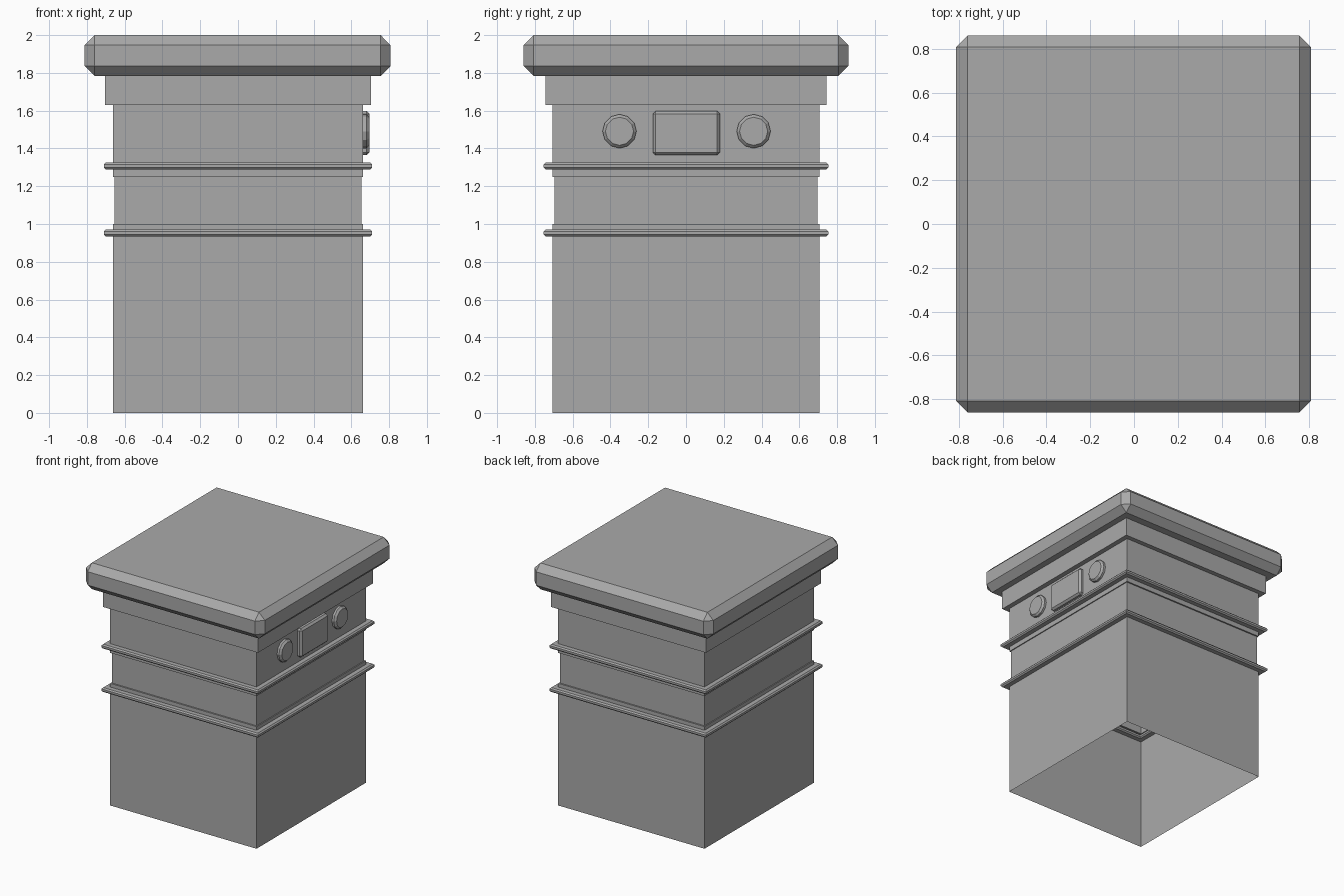
import bpy
import bmesh
from math import pi
from mathutils import Matrix, Vector

if "Cube" in bpy.data.objects:
    bpy.data.objects.remove(bpy.data.objects["Cube"])

stone = bpy.data.materials.new("stone_grey")
stone.use_nodes = True
stone.diffuse_color = (0.4, 0.4, 0.4, 1)
stone.node_tree.nodes["Principled BSDF"].inputs["Base Color"].default_value = (0.4, 0.4, 0.4, 1)


def finish(name, bm):
    bmesh.ops.recalc_face_normals(bm, faces=bm.faces)
    mesh = bpy.data.meshes.new(name)
    bm.to_mesh(mesh)
    bm.free()
    mesh.materials.append(stone)
    obj = bpy.data.objects.new(name, mesh)
    bpy.context.collection.objects.link(obj)
    return obj


def loft(name, profile, closed=False):
    """Skin a rectangular shell through (half width, half depth, height) steps."""
    bm = bmesh.new()
    corners = [(-1, -1), (1, -1), (1, 1), (-1, 1)]
    loops = [[bm.verts.new((sx * hx, sy * hy, z)) for sx, sy in corners]
             for hx, hy, z in profile]
    pairs = list(zip(loops, loops[1:]))
    if closed:
        pairs.append((loops[-1], loops[0]))
    for a, b in pairs:
        for i in range(4):
            j = (i + 1) % 4
            bm.faces.new((a[i], a[j], b[j], b[i]))
    return finish(name, bm)


def chamfer_box(name, center, size, chamfer):
    bm = bmesh.new()
    bmesh.ops.create_cube(bm, size=1)
    bmesh.ops.scale(bm, vec=Vector(size), verts=bm.verts)
    bmesh.ops.bevel(bm, geom=bm.edges[:], offset=chamfer, segments=1, affect='EDGES')
    bmesh.ops.translate(bm, vec=Vector(center), verts=bm.verts)
    return finish(name, bm)


def stud(name, center, radius, depth, chamfer):
    """Round stud facing +x with a chamfered rim."""
    bm = bmesh.new()
    bmesh.ops.create_cone(bm, cap_ends=True, segments=12, radius1=radius,
                          radius2=radius, depth=depth)
    rim = [e for e in bm.edges if all(v.co.z > 0 for v in e.verts)]
    bmesh.ops.bevel(bm, geom=rim, offset=chamfer, segments=1, affect='EDGES')
    bmesh.ops.transform(bm, matrix=Matrix.Translation(center) @ Matrix.Rotation(pi / 2, 4, 'Y'),
                        verts=bm.verts)
    return finish(name, bm)


# Hollow stepped shaft, open at the bottom
body, waist, collar = (0.663, 0.707), (0.655, 0.695), (0.703, 0.745)
loft("shaft", [(*body, 0), (*body, 1.0), (*waist, 1.0), (*waist, 1.25),
               (*body, 1.25), (*body, 1.63), (*collar, 1.63), (*collar, 1.79)])

# Thin moulding bands with chamfered edges
for name, z in (("lower_band", 0.952), ("upper_band", 1.307)):
    section = [(0.047, -0.008), (0.047, 0.008), (0.037, 0.018), (-0.037, 0.018),
               (-0.047, 0.008), (-0.047, -0.008), (-0.037, -0.018), (0.037, -0.018)]
    loft(name, [(body[0] + d, body[1] + d, z + h) for d, h in section], closed=True)

# Heavy chamfered capstone
chamfer_box("capstone", (-0.002, 0, 1.892), (1.62, 1.72, 0.216), 0.053)

# Plaque and studs on the +x side
chamfer_box("plaque", (0.668, 0.002, 1.481), (0.056, 0.356, 0.234), 0.015)
for name, y in (("front_stud", -0.352), ("back_stud", 0.358)):
    stud(name, (0.672, y, 1.491), 0.09, 0.046, 0.015)
